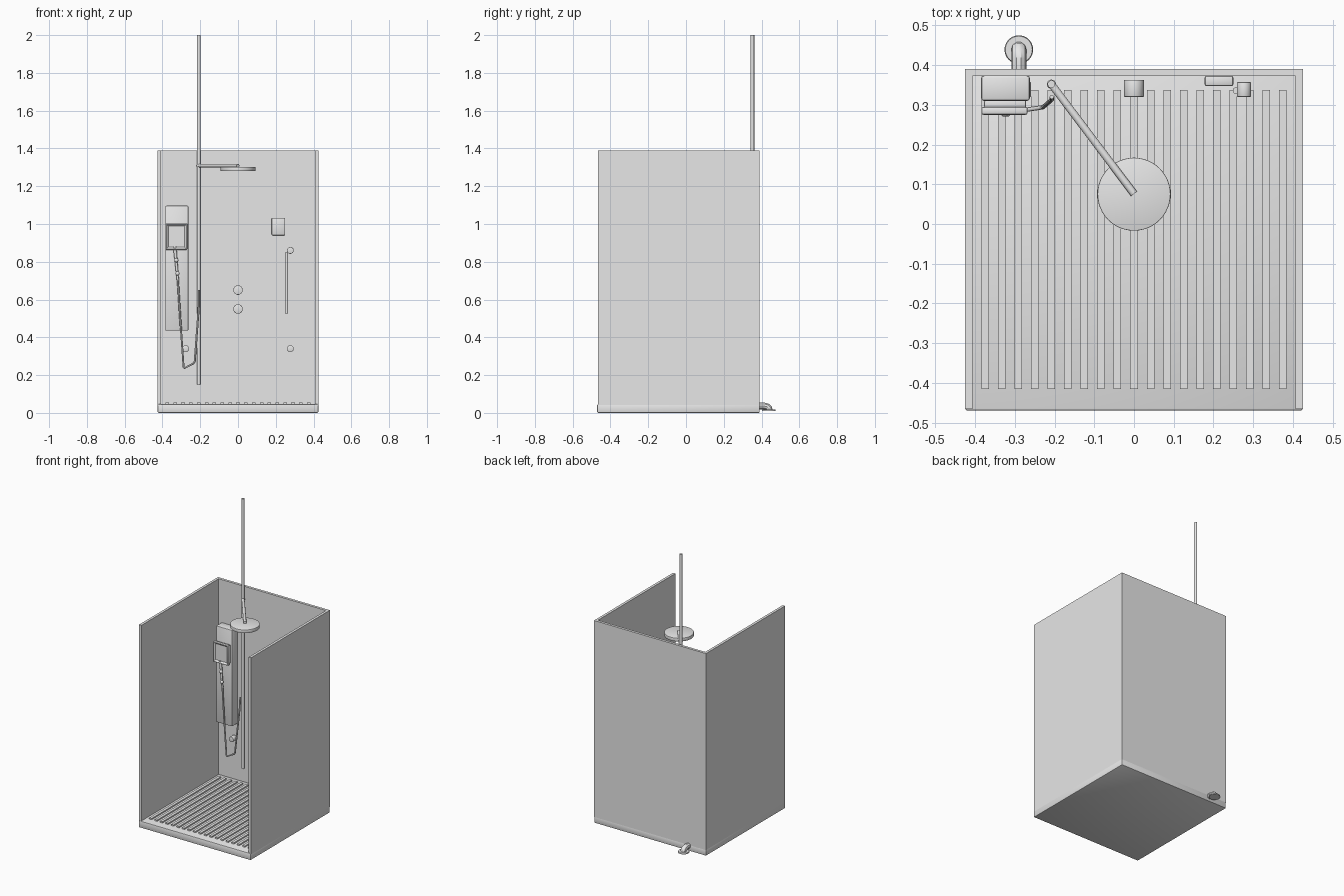
import bpy, bmesh, math
from mathutils import Vector

if "Cube" in bpy.data.objects:
    bpy.data.objects.remove(bpy.data.objects["Cube"])

grey = bpy.data.materials.new("light grey")
grey.diffuse_color = (0.8, 0.8, 0.8, 1)
grey.use_nodes = True
grey.node_tree.nodes["Principled BSDF"].inputs["Base Color"].default_value = grey.diffuse_color


def finish(name, bm, smooth=True):
    me = bpy.data.meshes.new(name)
    bm.normal_update()
    bm.to_mesh(me)
    bm.free()
    ob = bpy.data.objects.new(name, me)
    bpy.context.collection.objects.link(ob)
    me.materials.append(grey)
    if smooth:
        bpy.ops.object.select_all(action='DESELECT')
        ob.select_set(True)
        bpy.context.view_layer.objects.active = ob
        bpy.ops.object.shade_smooth_by_angle(angle=math.radians(35))
    return ob


def box(name, x, y, z, bevel=0.0, inset=None):
    """Box from (min, max) ranges; optional bevel and sloped recess in its front face."""
    bm = bmesh.new()
    bmesh.ops.create_cube(bm, size=1)
    for v in bm.verts:
        v.co = Vector([(r[0] + r[1]) / 2 + c * (r[1] - r[0]) for r, c in zip((x, y, z), v.co)])
    if bevel:
        bmesh.ops.bevel(bm, geom=bm.edges[:], offset=bevel, segments=2, profile=0.5, affect='EDGES')
    if inset:
        bm.normal_update()
        front = max((f for f in bm.faces if f.normal.y < -0.99), key=lambda f: f.calc_area())
        bmesh.ops.inset_region(bm, faces=[front], thickness=inset[0], depth=inset[1])
    return finish(name, bm, bevel > 0)


def rod(name, a, b, r1, r2=None, sides=24, bevel=0.0):
    """Cylinder or cone from point a to point b."""
    a, b = Vector(a), Vector(b)
    d = b - a
    bm = bmesh.new()
    bmesh.ops.create_cone(bm, cap_ends=True, segments=sides, radius1=r1,
                          radius2=r1 if r2 is None else r2, depth=d.length)
    if bevel:
        rims = [e for e in bm.edges if abs(e.verts[0].co.z - e.verts[1].co.z) < 1e-5]
        bmesh.ops.bevel(bm, geom=rims, offset=bevel, segments=2, profile=0.5, affect='EDGES')
    rot = d.to_track_quat('Z', 'Y')
    for v in bm.verts:
        v.co = rot @ v.co + (a + b) / 2
    return finish(name, bm)


def ball(name, c, r):
    bm = bmesh.new()
    bmesh.ops.create_uvsphere(bm, u_segments=16, v_segments=10, radius=r)
    bmesh.ops.translate(bm, verts=bm.verts[:], vec=c)
    return finish(name, bm)


def tube(name, pts, r):
    """Round tube along a polyline, turned into a mesh."""
    cu = bpy.data.curves.new(name, 'CURVE')
    cu.dimensions = '3D'
    cu.bevel_depth = r
    cu.bevel_resolution = 3
    cu.use_fill_caps = True
    sp = cu.splines.new('POLY')
    sp.points.add(len(pts) - 1)
    for p, co in zip(sp.points, pts):
        p.co = (*co, 1)
    ob = bpy.data.objects.new(name, cu)
    bpy.context.collection.objects.link(ob)
    bpy.ops.object.select_all(action='DESELECT')
    ob.select_set(True)
    bpy.context.view_layer.objects.active = ob
    bpy.ops.object.convert(target='MESH')
    ob = bpy.context.object
    ob.data.materials.clear()
    ob.data.materials.append(grey)
    bpy.ops.object.shade_smooth_by_angle(angle=math.radians(35))


# Tray with raised floor slats
box("tray", (-0.425, 0.425), (-0.47, 0.39), (0, 0.047), 0.006)
for i in range(19):
    cx = (i - 9) * 0.0416
    box(f"floor_slat_{i}", (cx - 0.0095, cx + 0.0095), (-0.415, 0.337), (0.04, 0.056))

# Walls
box("back_wall", (-0.425, 0.425), (0.372, 0.39), (0.04, 1.389))
for s, n in ((-1, "left"), (1, "right")):
    box(n + "_wall", tuple(sorted((s * 0.407, s * 0.425))), (-0.466, 0.374), (0.04, 1.389))

# Riser pole, arm and overhead shower
rod("riser_pole", (-0.208, 0.352, 0.15), (-0.208, 0.352, 2.0), 0.0095)
ball("arm_elbow", (-0.208, 0.352, 1.309), 0.0115)
rod("shower_arm", (-0.208, 0.352, 1.309), (0, 0.076, 1.309), 0.0095)
rod("shower_head", (0, 0.075, 1.280), (0, 0.075, 1.303), 0.092, sides=48, bevel=0.002)

# Control column and its display unit
box("control_column", (-0.385, -0.262), (0.31, 0.374), (0.435, 1.097), 0.007)
box("display_neck", (-0.377, -0.272), (0.292, 0.312), (0.872, 0.995), 0.004)
box("display_unit", (-0.384, -0.268), (0.275, 0.295), (0.863, 1.003), 0.005, (0.014, -0.01))

# Hand shower wand with knobs, and hose hanging to the pole
rod("wand", (-0.335, 0.288, 0.88), (-0.318, 0.285, 0.70), 0.009, 0.006, 16)
for i, p in enumerate(((-0.326, 0.281, 0.808), (-0.320, 0.281, 0.738))):
    ball(f"wand_knob_{i}", p, 0.011)
tube("hose", [(-0.32, 0.285, 0.73), (-0.306, 0.285, 0.50), (-0.288, 0.286, 0.243),
              (-0.283, 0.286, 0.237), (-0.236, 0.293, 0.262), (-0.229, 0.294, 0.272),
              (-0.207, 0.313, 0.57), (-0.207, 0.32, 0.65)], 0.0055)

# Round valve knobs in the middle of the back wall
for i, z in enumerate((0.55, 0.65)):
    rod(f"valve_knob_{i}", (0, 0.363, z), (0, 0.32, z), 0.025, sides=32, bevel=0.002)

# Accessory box, rail and small fixtures
box("wall_box", (0.178, 0.25), (0.347, 0.373), (0.94, 1.033), 0.005)
rod("side_rail", (0.257, 0.336, 0.525), (0.257, 0.336, 0.85), 0.0085, sides=16)
for i, (x, z) in enumerate(((0.277, 0.86), (0.277, 0.34), (-0.277, 0.34))):
    rod(f"wall_fixture_{i}", (x, 0.357, z), (x, 0.32, z), 0.018, bevel=0.002)

# Drain elbow and floor flange behind the tray
tube("drain_elbow", [(-0.29, 0.38, 0.036), (-0.29, 0.415, 0.036), (-0.29, 0.43, 0.032),
                     (-0.29, 0.439, 0.024), (-0.29, 0.44, 0.014)], 0.019)
rod("drain_flange", (-0.29, 0.439, 0.01), (-0.29, 0.439, 0.018), 0.036, 0.034, 32)
